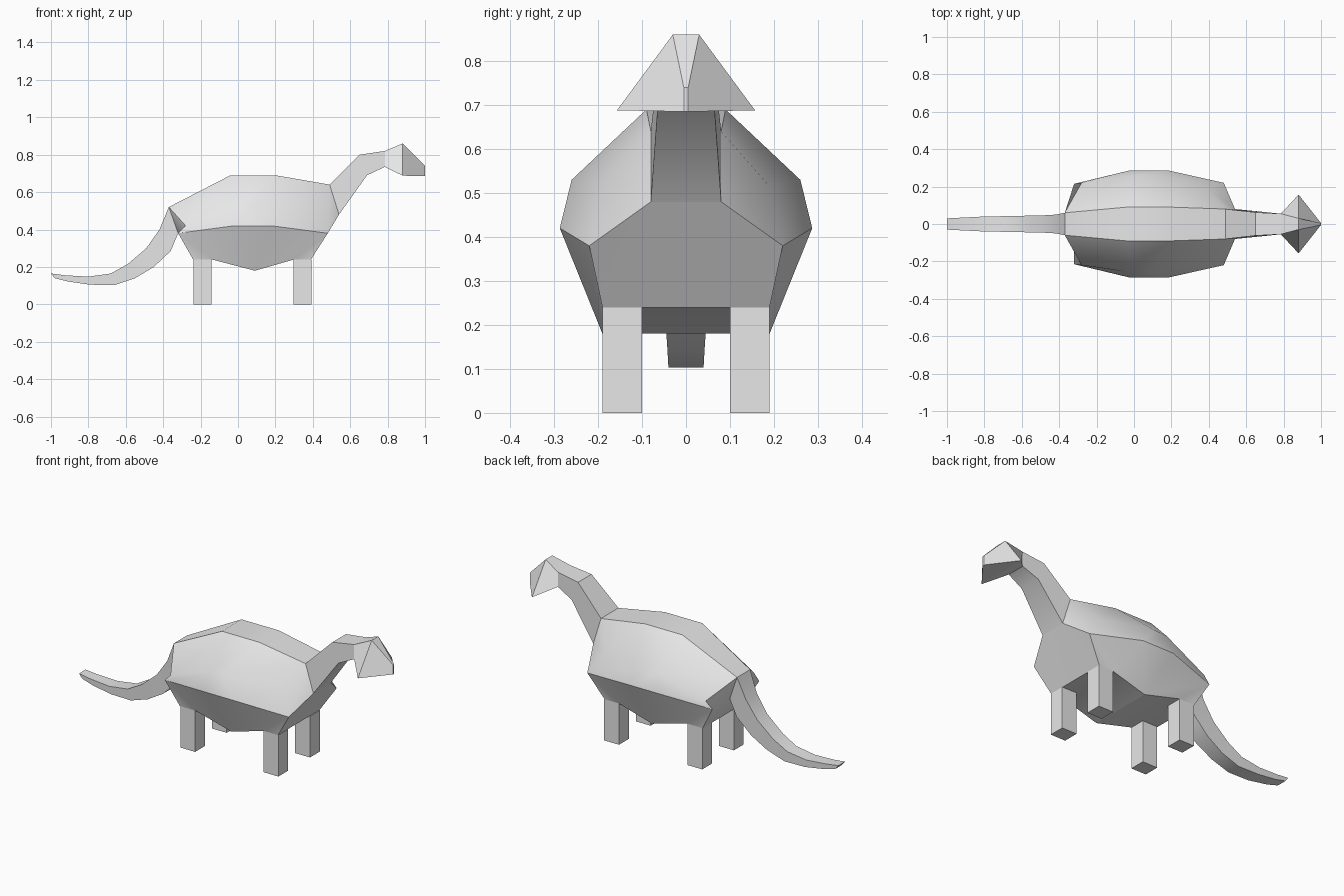
import bpy
import bmesh
import math
from mathutils import Matrix, Vector

default_cube = bpy.data.objects.get("Cube")
if default_cube:
    bpy.data.objects.remove(default_cube, do_unlink=True)

# One plain grey for the whole animal
grey = bpy.data.materials.new("light grey")
grey.use_nodes = True
colour = (0.8, 0.8, 0.8, 1.0)
grey.diffuse_color = colour
grey.node_tree.nodes["Principled BSDF"].inputs["Base Color"].default_value = colour


def finish(bm, name, smooth=True):
    """Turn the bmesh into a named object with clean normals and shading."""
    bmesh.ops.remove_doubles(bm, verts=bm.verts, dist=0.0005)
    bmesh.ops.recalc_face_normals(bm, faces=bm.faces)
    mesh = bpy.data.meshes.new(name)
    bm.to_mesh(mesh)
    bm.free()
    mesh.materials.append(grey)
    obj = bpy.data.objects.new(name, mesh)
    bpy.context.collection.objects.link(obj)
    if smooth:
        bpy.ops.object.select_all(action='DESELECT')
        obj.select_set(True)
        bpy.context.view_layer.objects.active = obj
        bpy.ops.object.shade_smooth_by_angle(angle=math.radians(30))
    return obj


def loft(name, half_rings, cap_end=False, smooth=True):
    """Skin a series of cross-sections, each given by its left half."""
    bm = bmesh.new()
    rings = []
    for half in half_rings:
        mirrored = [(x, -y, z) for x, y, z in reversed(half)]
        rings.append([bm.verts.new(p) for p in list(half) + mirrored])
    count = len(rings[0])
    for a, b in zip(rings, rings[1:]):
        for i in range(count):
            j = (i + 1) % count
            bm.faces.new((a[i], a[j], b[j], b[i]))
    if cap_end:
        bm.faces.new(rings[-1])
    return finish(bm, name, smooth)


def limb(name, sections, smooth=True):
    """Four-sided limb; a section is top x, z, half width, then the bottom."""
    halves = [[(tx, tw, tz), (bx, bw, bz)] for tx, tz, tw, bx, bz, bw in sections]
    return loft(name, halves, cap_end=True, smooth=smooth)


# Body: each section runs top, shoulder, flank, belly
tail_top, tail_under = (-0.37, 0.06, 0.52), (-0.32, 0.055, 0.38)
neck_top, neck_under = (0.49, 0.08, 0.64), (0.54, 0.08, 0.48)
rump = [tail_top, (-0.28, 0.22, 0.42), (-0.32, 0.215, 0.38)]
chest = [neck_top, (0.39, 0.19, 0.515), (0.48, 0.22, 0.38)]
belly = (0.09, 0.19, 0.18)
loft("body", [
    [tail_top, tail_top, tail_under, tail_under],
    rump + [(-0.24, 0.19, 0.24)],
    rump + [(-0.14, 0.19, 0.24)],
    [(-0.04, 0.09, 0.69), (0, 0.26, 0.525), (-0.02, 0.287, 0.42), belly],
    [(0.2, 0.09, 0.69), (0.08, 0.26, 0.53), (0.18, 0.287, 0.42), belly],
    chest + [(0.3, 0.19, 0.24)],
    chest + [(0.39, 0.19, 0.24)],
    [neck_top, neck_top, neck_under, neck_under],
])

# Neck
limb("neck", [
    (0.49, 0.64, 0.08, 0.54, 0.48, 0.08),
    (0.65, 0.8, 0.062, 0.69, 0.69, 0.065),
    (0.785, 0.82, 0.055, 0.785, 0.735, 0.055),
])

# Wedge-shaped head with a narrow brow, broad jaw and pointed snout
limb("head", [
    (0.785, 0.82, 0.055, 0.785, 0.735, 0.055),
    (0.88, 0.86, 0.03, 0.88, 0.688, 0.157),
    (1.0, 0.74, 0.005, 1.0, 0.685, 0.005),
], smooth=False)

# Tail curving down and back up at the tip
limb("tail", [
    (-0.37, 0.52, 0.06, -0.32, 0.38, 0.055),
    (-0.42, 0.4, 0.05, -0.36, 0.285, 0.05),
    (-0.49, 0.3, 0.046, -0.45, 0.2, 0.046),
    (-0.59, 0.215, 0.044, -0.55, 0.14, 0.042),
    (-0.68, 0.165, 0.042, -0.66, 0.103, 0.04),
    (-0.8, 0.148, 0.04, -0.79, 0.105, 0.04),
    (-0.92, 0.155, 0.034, -0.91, 0.122, 0.034),
    (-1.0, 0.165, 0.03, -0.98, 0.14, 0.03),
])

# Four square legs
leg_size = Vector((0.095, 0.09, 0.24))
for end, x in (("front", 0.345), ("rear", -0.19)):
    for side, sign in (("left", 1), ("right", -1)):
        bm = bmesh.new()
        place = Matrix.Translation((x, sign * 0.145, leg_size.z / 2))
        bmesh.ops.create_cube(bm, size=1, matrix=place @ Matrix.Diagonal(leg_size).to_4x4())
        finish(bm, f"{end}_{side}_leg", smooth=False)
